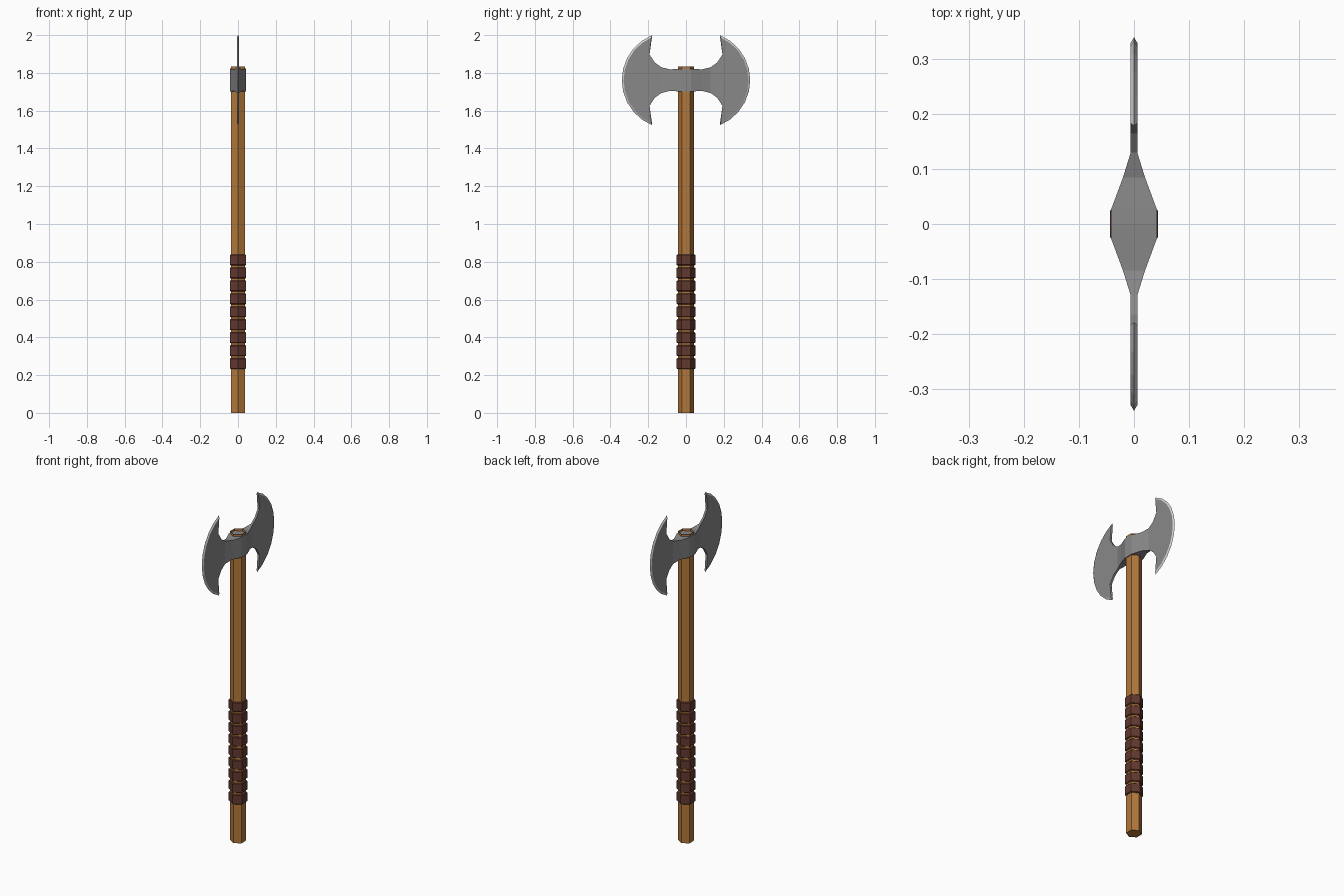
import bpy, bmesh
from math import sin, cos, asin, pi

if "Cube" in bpy.data.objects:
    bpy.data.objects.remove(bpy.data.objects["Cube"])


def material(name, rgb):
    mat = bpy.data.materials.new(name)
    mat.use_nodes = True
    mat.diffuse_color = (*rgb, 1)
    mat.node_tree.nodes["Principled BSDF"].inputs["Base Color"].default_value = (*rgb, 1)
    return mat


wood = material("warm wood", (0.45, 0.19, 0.045))
leather = material("dark leather", (0.12, 0.04, 0.028))
steel = material("grey steel", (0.25, 0.25, 0.25))
edge_steel = material("bright edge steel", (0.62, 0.62, 0.62))


def add_object(name, bm, mats):
    bmesh.ops.recalc_face_normals(bm, faces=bm.faces)
    mesh = bpy.data.meshes.new(name)
    bm.to_mesh(mesh)
    bm.free()
    for mat in mats:
        mesh.materials.append(mat)
    obj = bpy.data.objects.new(name, mesh)
    bpy.context.collection.objects.link(obj)
    return obj


def hex_prism(name, radius, low, high, mat, open_top=False):
    """Six-sided bar with corners on the y axis."""
    bm = bmesh.new()
    rings = [[bm.verts.new((radius * sin(i * pi / 3), radius * cos(i * pi / 3), z))
              for i in range(6)] for z in (low, high)]
    for i in range(6):
        j = (i + 1) % 6
        bm.faces.new((rings[0][i], rings[0][j], rings[1][j], rings[1][i]))
    bm.faces.new(rings[0])
    if not open_top:
        bm.faces.new(rings[1])
    return add_object(name, bm, [mat])


# Handle: its hollow end stands just proud of the head
hex_prism("handle", 0.043, 0, 1.835, wood, open_top=True)

# Leather grip bands
for n in range(9):
    low = 0.232 + n * 0.0686
    band = hex_prism(f"grip_band_{n + 1}", 0.05, low, low + 0.058, leather)
    chamfer = band.modifiers.new("chamfer", 'BEVEL')
    chamfer.width = 0.004
    chamfer.segments = 1
    chamfer.limit_method = 'ANGLE'
    chamfer.angle_limit = 1.3

# Double-bladed head: one quarter, mirrored across x and y
bm = bmesh.new()
neck = [(0, 0.0415, 0.061), (0.027, 0.0415, 0.06), (0.085, 0.02, 0.057),
        (0.13, 0.006, 0.068), (0.165, 0.006, 0.093), (0.193, 0.006, 0.136)]  # y, half width, half height
rows = []
for y, w, h in neck:
    rows.append([bm.verts.new(p) for p in ((0, y, h), (w, y, h), (w, y, -h), (0, y, -h))])
for a, b in zip(rows, rows[1:]):
    for k in range(3):
        bm.faces.new((a[k], a[k + 1], b[k + 1], b[k]))

# Curved cutting edge, from upper horn to lower horn
radius, centre, horn, inset, steps = 0.257, 0.083, 0.2385, 0.01, 10


def arc(r, top, x):
    reach = asin(top / r)
    angles = [reach * (1 - 2 * i / steps) for i in range(steps + 1)]
    return [bm.verts.new((x, centre + r * cos(t), r * sin(t))) for t in angles]


outer = arc(radius, horn, 0)
inner = arc(radius - inset, horn - 0.013, 0.006)
last = rows[-1]
bm.faces.new([last[1]] + inner + [last[2]])
bm.faces.new((last[0], last[1], inner[0], outer[0]))
bm.faces.new((last[3], last[2], inner[-1], outer[-1]))
for i in range(steps):
    face = bm.faces.new((inner[i], inner[i + 1], outer[i + 1], outer[i]))
    face.material_index = 1

head = add_object("axe_head", bm, [steel, edge_steel])
head.location.z = 1.7615
mirror = head.modifiers.new("mirror", 'MIRROR')
mirror.use_axis = (True, True, False)
mirror.merge_threshold = 0.0005
